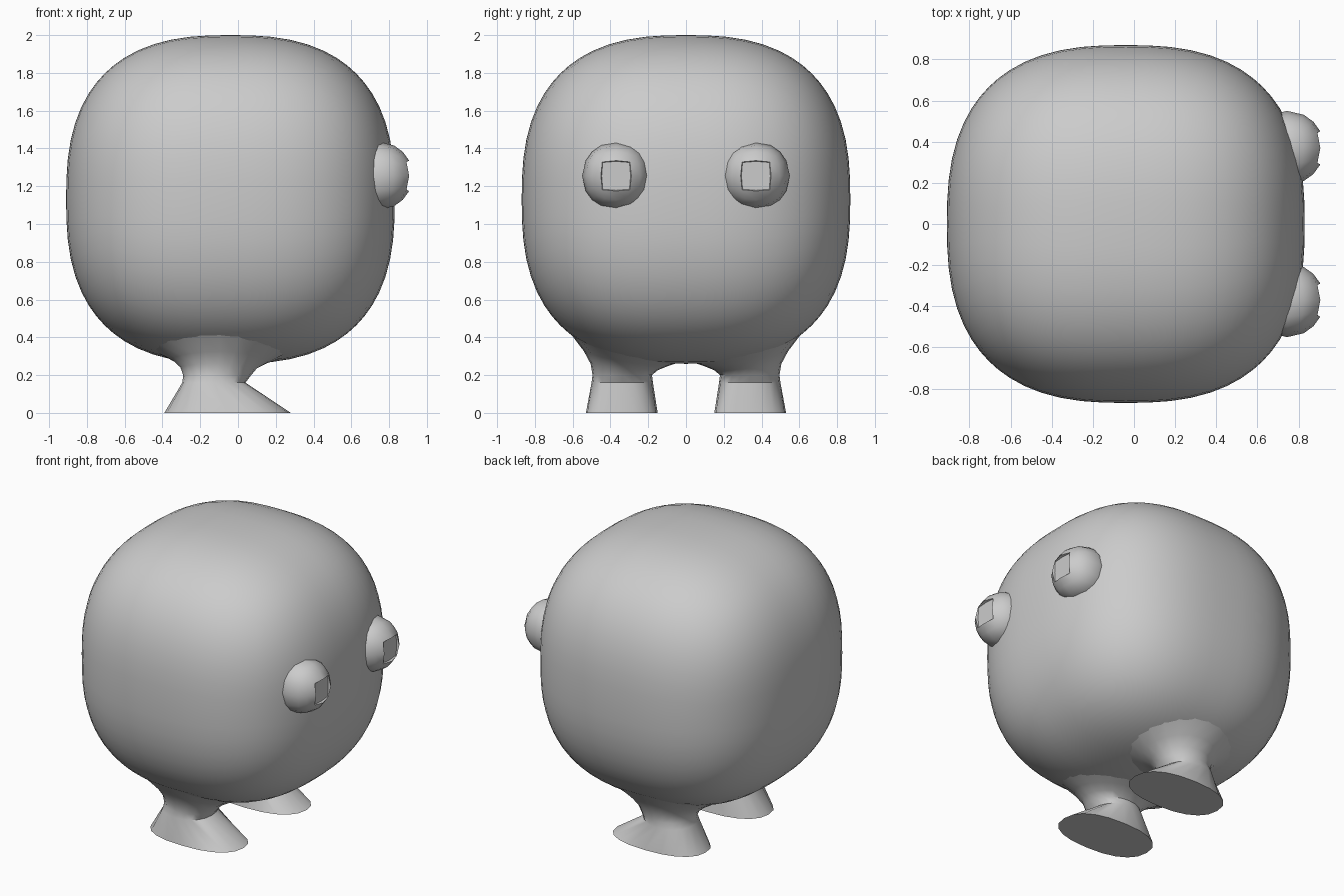
import bpy, bmesh
from math import cos, sin, pi, radians, copysign
from mathutils import Vector

cube = bpy.data.objects.get("Cube")
if cube:
    bpy.data.objects.remove(cube, do_unlink=True)

grey = bpy.data.materials.new("plain_grey")
grey.use_nodes = True
COLOUR = (0.6, 0.6, 0.6, 1)
grey.diffuse_color = COLOUR
grey.node_tree.nodes["Principled BSDF"].inputs["Base Color"].default_value = COLOUR

CENTRE, HALF, POWER = Vector((-0.04, 0, 1.13)), 0.87, 2.6


def finish(name, bm, angle):
    bmesh.ops.recalc_face_normals(bm, faces=bm.faces)
    mesh = bpy.data.meshes.new(name)
    bm.to_mesh(mesh)
    bm.free()
    mesh.materials.append(grey)
    obj = bpy.data.objects.new(name, mesh)
    bpy.context.collection.objects.link(obj)
    bpy.ops.object.select_all(action="DESELECT")
    obj.select_set(True)
    bpy.context.view_layer.objects.active = obj
    bpy.ops.object.shade_smooth_by_angle(angle=radians(angle))
    return obj


def rounded_cube(cuts, centre, half, power):
    """Subdivided cube pushed out to a superellipsoid (power 2 is a sphere)."""
    bm = bmesh.new()
    bmesh.ops.create_cube(bm, size=2)
    bmesh.ops.subdivide_edges(bm, edges=bm.edges[:], cuts=cuts, use_grid_fill=True)
    for v in bm.verts:
        norm = sum(abs(c) ** power for c in v.co) ** (1 / power)
        v.co = centre + v.co * (half / norm)
    return bm


def underside(x, y):
    """Height of the body's lower surface."""
    rest = 1 - sum(abs(d / HALF) ** POWER for d in (x - CENTRE.x, y))
    return CENTRE.z - HALF * max(rest, 0) ** (1 / POWER)


# Leg sections: height, blend towards the body, back, toe, inner, outer, roundness
SECTIONS = [
    (0.00, 0.00, -0.39, 0.28, 0.15, 0.53, 0.85),
    (0.16, 0.00, -0.295, 0.04, 0.175, 0.50, 0.9),
    (0.20, 0.00, -0.29, 0.07, 0.18, 0.495, 1),
    (0.20, 0.40, -0.305, 0.10, 0.15, 0.505, 1),
    (0.20, 0.75, -0.35, 0.16, 0.10, 0.54, 1),
    (0.20, 1.04, -0.45, 0.25, 0.05, 0.62, 1),
]


def leg(name, side, sides=20):
    bm = bmesh.new()
    rings = []
    for z, blend, back, toe, inner, outer, roundness in SECTIONS:
        ring = []
        for i in range(sides):
            c, s = cos(2 * pi * i / sides), sin(2 * pi * i / sides)
            c, s = (copysign(abs(k) ** roundness, k) for k in (c, s))
            x = (back + toe) / 2 + c * (toe - back) / 2
            y = (inner + outer) / 2 + s * (outer - inner) / 2
            height = z + blend * (underside(x, y) - z)
            ring.append(bm.verts.new((x, side * y, height)))
        rings.append(ring)
    for low, high in zip(rings, rings[1:]):
        for i in range(sides):
            j = (i + 1) % sides
            bm.faces.new((low[i], low[j], high[j], high[i]))
    bm.faces.new(rings[0])   # flat sole
    bm.faces.new(rings[-1])  # hidden inside the body
    finish(name, bm, 40)


def eye(name, side):
    centre = Vector((0.745, side * 0.37, 1.255))
    bm = rounded_cube(3, centre, 0.18, 2)
    # Sunken square pupil on the outward side
    pupil = [f for f in bm.faces
             if (f.calc_center_median() - centre).normalized().x > 0.92]
    bmesh.ops.inset_region(bm, faces=pupil, thickness=0.004, depth=0)
    for v in {v for f in pupil for v in f.verts}:
        v.co.x = 0.888
    finish(name, bm, 28)


finish("body", rounded_cube(15, CENTRE, HALF, POWER), 60)
for label, side in (("left", 1), ("right", -1)):
    leg(label + "_leg", side)
    eye(label + "_eye", side)
